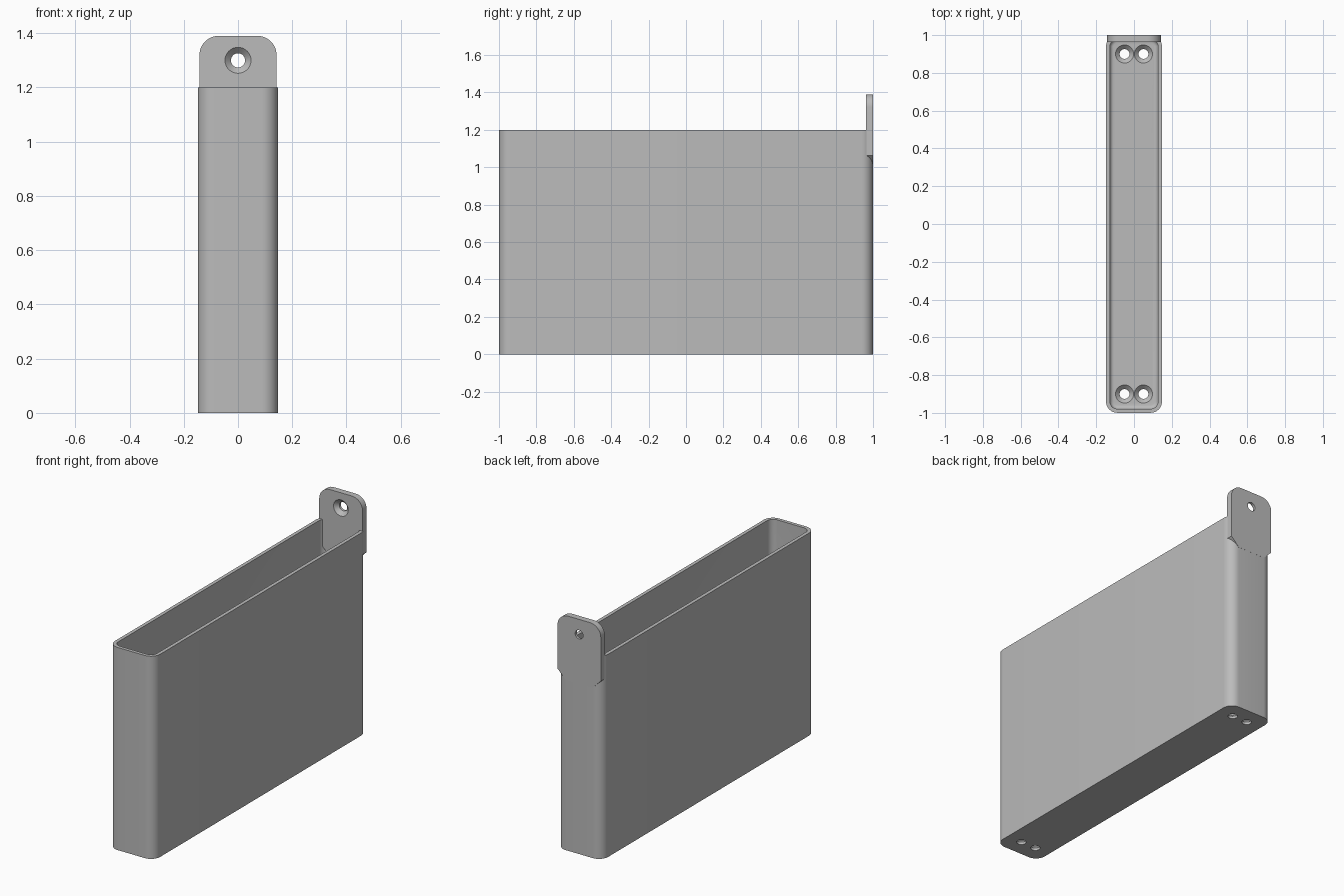
import bpy, bmesh, math
from mathutils import Matrix, Vector

cube = bpy.data.objects.get("Cube")
if cube:
    bpy.data.objects.remove(cube, do_unlink=True)

HALF_W, HALF_L, HEIGHT, CORNER = 0.148, 1.0, 1.2, 0.06
WALL, FLOOR, FILLET = 0.021, 0.037, 0.02
TAB_W, TAB_TOP, TAB_THICK, TAB_R = 0.142, 1.39, 0.037, 0.07

grey = bpy.data.materials.new("plain grey")
grey.use_nodes = True
colour = (0.5, 0.5, 0.5, 1)
grey.diffuse_color = colour
grey.node_tree.nodes["Principled BSDF"].inputs["Base Color"].default_value = colour


def arc(cx, cy, r, start, steps=10):
    """Quarter circle, counter-clockwise from a start angle in degrees."""
    return [(cx + r * math.cos(a), cy + r * math.sin(a))
            for a in (math.radians(start + 90 * i / steps) for i in range(steps + 1))]


def rounded_rect(w, l, r):
    a, b = w - r, l - r
    return arc(a, b, r, 0) + arc(-a, b, r, 90) + arc(-a, -b, r, 180) + arc(a, -b, r, 270)


def loft(name, rings):
    """Closed solid through rings of equal point count."""
    bm = bmesh.new()
    loops = [[bm.verts.new(p) for p in ring] for ring in rings]
    n = len(loops[0])
    for low, high in zip(loops, loops[1:]):
        for i in range(n):
            j = (i + 1) % n
            bm.faces.new((low[i], low[j], high[j], high[i]))
    bm.faces.new(loops[0][::-1])
    bm.faces.new(loops[-1])
    bmesh.ops.recalc_face_normals(bm, faces=bm.faces)
    mesh = bpy.data.meshes.new(name)
    bm.to_mesh(mesh)
    bm.free()
    mesh.materials.append(grey)
    obj = bpy.data.objects.new(name, mesh)
    bpy.context.collection.objects.link(obj)
    return obj


def at_z(points, z):
    return [(x, y, z) for x, y in points]


def screw_cutter(name, matrix):
    """Countersunk hole along local z, with the wide end at local z = 0."""
    profile = [(0.026, -0.08), (0.026, -0.022), (0.048, 0), (0.048, 0.02)]
    circle = [(math.cos(a), math.sin(a)) for a in (math.tau * i / 32 for i in range(32))]
    return loft(name, [[matrix @ Vector((r * c, r * s, z)) for c, s in circle]
                       for r, z in profile])


def carve(target, cutters):
    for cutter in cutters:
        cutter.hide_render = True
        mod = target.modifiers.new(cutter.name, 'BOOLEAN')
        mod.operation = 'DIFFERENCE'
        mod.solver = 'EXACT'
        mod.object = cutter
    bpy.context.view_layer.update()
    deps = bpy.context.evaluated_depsgraph_get()
    mesh = bpy.data.meshes.new_from_object(target.evaluated_get(deps))
    target.modifiers.clear()
    target.data = mesh
    for cutter in cutters:
        bpy.data.objects.remove(cutter, do_unlink=True)


# Tall narrow box
outline = rounded_rect(HALF_W, HALF_L - 0.0005, CORNER)
box = loft("box", [at_z(outline, 0), at_z(outline, HEIGHT)])

# Cavity with a filleted floor edge
rings = []
for i in range(5):
    a = math.radians(90 * i / 4)
    inset = WALL + FILLET * (1 - math.sin(a))
    rings.append(at_z(rounded_rect(HALF_W - inset, HALF_L - inset, CORNER - inset),
                      FLOOR + FILLET * (1 - math.cos(a))))
rings.append([(x, y, HEIGHT + 0.1) for x, y, z in rings[-1]])
cutters = [loft("cavity_cutter", rings)]

# Two countersunk holes at each end of the floor
for sx in (-1, 1):
    for sy in (-1, 1):
        place = Matrix.Translation((sx * 0.05, sy * 0.9, FLOOR))
        cutters.append(screw_cutter("floor_hole_cutter", place))
carve(box, cutters)

# Hanging tab: rounded top, chamfered lower corners
a, b = TAB_W - TAB_R, TAB_TOP - TAB_R
tab_outline = ([(-0.09, 1.01), (0.09, 1.01), (TAB_W, 1.062)]
               + arc(a, b, TAB_R, 0) + arc(-a, b, TAB_R, 90) + [(-TAB_W, 1.062)])
tab = loft("hanging_tab", [[(x, y, z) for x, z in tab_outline]
                           for y in (HALF_L - TAB_THICK, HALF_L)])
place = Matrix.Translation((0, HALF_L - TAB_THICK, 1.3)) @ Matrix.Rotation(math.radians(90), 4, 'X')
carve(tab, [screw_cutter("tab_hole_cutter", place)])

# Smooth the round parts, keep edges sharp
bpy.ops.object.select_all(action='DESELECT')
for obj in (box, tab):
    obj.select_set(True)
bpy.context.view_layer.objects.active = box
bpy.ops.object.shade_smooth_by_angle(angle=math.radians(32))
